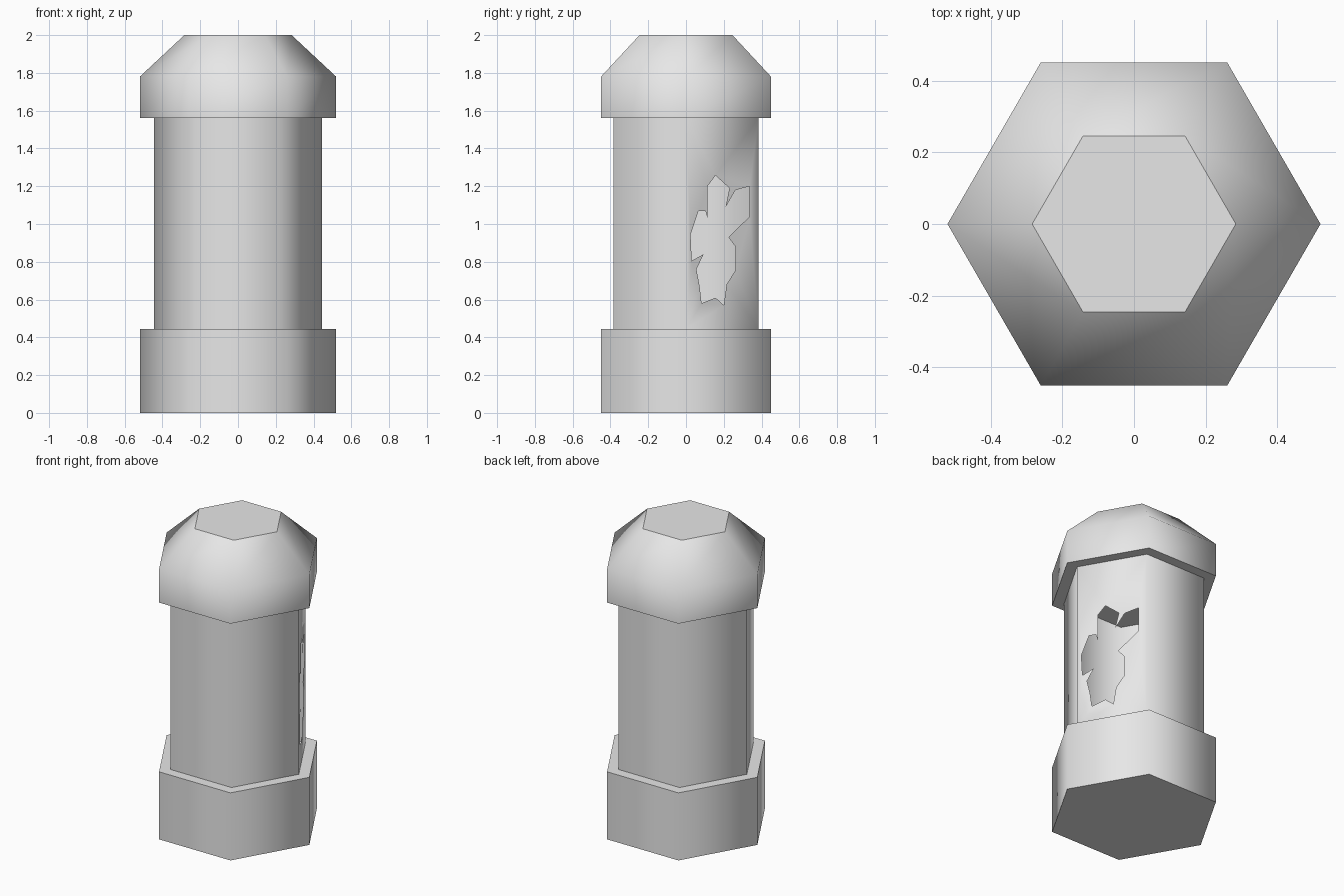
import bpy, bmesh
from math import cos, sin, pi
from mathutils import Vector

cube = bpy.data.objects.get("Cube")
if cube:
    bpy.data.objects.remove(cube, do_unlink=True)

# One plain grey for the whole model
COLOUR = (0.8, 0.8, 0.8, 1)
grey = bpy.data.materials.new("plain grey")
grey.use_nodes = True
grey.diffuse_color = COLOUR
for node in grey.node_tree.nodes:
    if node.type == 'BSDF_PRINCIPLED':
        node.inputs["Base Color"].default_value = COLOUR


def hex_ring(bm, radius, z):
    return [bm.verts.new((radius * cos(i * pi / 3), radius * sin(i * pi / 3), z))
            for i in range(6)]


def side(bm, low, high, i):
    j = (i + 1) % 6
    return bm.faces.new((low[i], low[j], high[j], high[i]))


def finish(bm, name):
    bm.normal_update()
    for face in bm.faces:
        face.smooth = True
    mesh = bpy.data.meshes.new(name)
    bm.to_mesh(mesh)
    bm.free()
    mesh.materials.append(grey)
    obj = bpy.data.objects.new(name, mesh)
    bpy.context.collection.objects.link(obj)
    return obj


# Closed hexagonal block with soft sides and crisp flat ends
def hex_block(name, profile):
    bm = bmesh.new()
    rings = [hex_ring(bm, r, z) for r, z in profile]
    for low, high in zip(rings, rings[1:]):
        for i in range(6):
            side(bm, low, high, i)
    ends = [bm.faces.new(rings[0][::-1]), bm.faces.new(rings[-1])]
    for face in ends:
        for edge in face.edges:
            edge.smooth = False
    return finish(bm, name)


BASE_TOP, CAP_BOTTOM = 0.445, 1.56
hex_block("base", [(0.52, 0), (0.52, BASE_TOP)])
hex_block("cap", [(0.52, CAP_BOTTOM), (0.52, 1.78), (0.284, 2)])

# Hollow shaft: five whole walls and one broken wall
RADIUS = 0.444
bm = bmesh.new()
low, high = hex_ring(bm, RADIUS, BASE_TOP), hex_ring(bm, RADIUS, CAP_BOTTOM)
for i in range(1, 6):
    side(bm, low, high, i)

# Jagged opening outline (y, z), laid onto the plane of the broken wall
outline = [(.156, 1.257), (.23, 1.19), (.21, 1.09), (.262, 1.18), (.337, 1.2),
           (.337, 1.04), (.225, .93), (.262, .88), (.262, .755), (.215, .68),
           (.2, .57), (.156, .61), (.082, .58), (.072, .67), (.055, .76),
           (.093, .84), (.03, .805), (.024, .945), (.066, 1.07), (.103, 1.07),
           (.114, 1.03), (.114, 1.2)]
hole = [bm.verts.new((RADIUS - y / 3 ** 0.5, y, z)) for y, z in outline]


def loop_edges(verts):
    pairs = zip(verts, verts[1:] + verts[:1])
    return [bm.edges.get(p) or bm.edges.new(p) for p in pairs]


border = loop_edges([low[0], low[1], high[1], high[0]]) + loop_edges(hole)
outward = Vector((cos(pi / 6), sin(pi / 6), 0))
filled = bmesh.ops.triangle_fill(bm, edges=border, use_beauty=True, normal=outward)
for face in filled["geom"]:
    if isinstance(face, bmesh.types.BMFace):
        face.normal_update()
        if face.normal.dot(outward) < 0:
            face.normal_flip()
finish(bm, "hollow_shaft")
